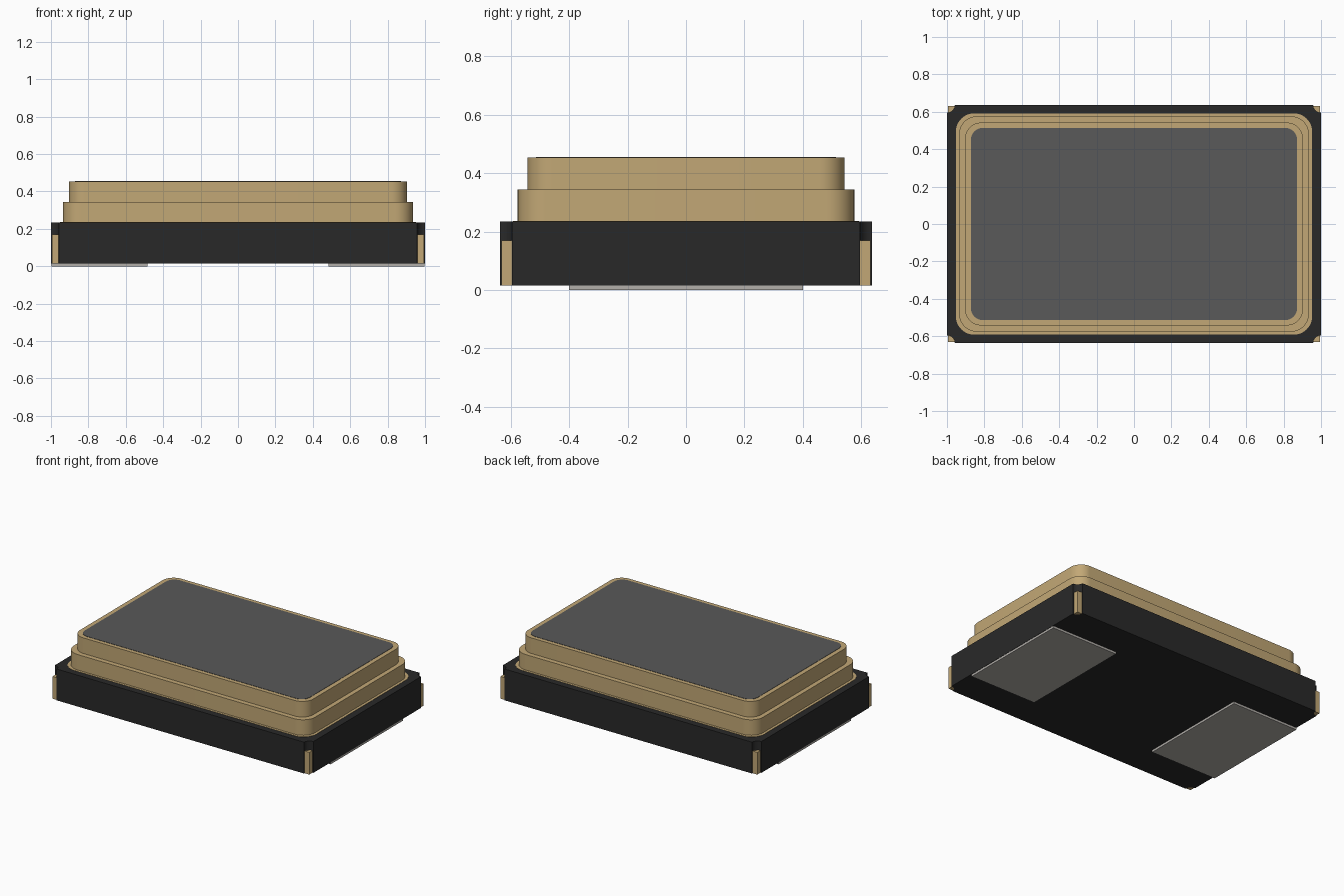
import bpy, bmesh
from math import cos, sin, pi

if "Cube" in bpy.data.objects:
    bpy.data.objects.remove(bpy.data.objects["Cube"])


def material(name, rgb):
    m = bpy.data.materials.new(name)
    m.diffuse_color = (*rgb, 1)
    m.use_nodes = True
    m.node_tree.nodes["Principled BSDF"].inputs["Base Color"].default_value = m.diffuse_color
    return m


black = material("black_ceramic", (0.022, 0.022, 0.022))
gold = material("gold_plating", (0.54, 0.39, 0.18))
grey = material("lid_grey", (0.10, 0.10, 0.10))
silver = material("pad_silver", (0.45, 0.43, 0.40))


def prism(name, outline, z0, z1, mat):
    """Extrude a closed xy outline from z0 to z1."""
    bm = bmesh.new()
    base = bm.faces.new([bm.verts.new((x, y, z0)) for x, y in outline])
    ext = bmesh.ops.extrude_face_region(bm, geom=[base])
    top = [v for v in ext["geom"] if isinstance(v, bmesh.types.BMVert)]
    bmesh.ops.translate(bm, verts=top, vec=(0, 0, z1 - z0))
    bmesh.ops.recalc_face_normals(bm, faces=bm.faces)
    mesh = bpy.data.meshes.new(name)
    bm.to_mesh(mesh)
    bm.free()
    ob = bpy.data.objects.new(name, mesh)
    bpy.context.collection.objects.link(ob)
    mesh.materials.append(mat)
    bpy.ops.object.select_all(action='DESELECT')
    ob.select_set(True)
    bpy.context.view_layer.objects.active = ob
    bpy.ops.object.shade_smooth_by_angle(angle=pi / 6)
    return ob


def arc(cx, cy, r, a0, a1, n=12):
    return [(cx + r * cos(a0 + (a1 - a0) * i / n),
             cy + r * sin(a0 + (a1 - a0) * i / n)) for i in range(n + 1)]


def rounded(hx, hy, r):
    """Rectangle with convex rounded corners."""
    pts = []
    for k, (sx, sy) in enumerate([(1, 1), (-1, 1), (-1, -1), (1, -1)]):
        pts += arc(sx * (hx - r), sy * (hy - r), r, k * pi / 2, (k + 1) * pi / 2)
    return pts


HX, HY, R = 1.0, 0.637, 0.042
CORNERS = [(1, 1), (-1, 1), (-1, -1), (1, -1)]

# Ceramic base with a concave quarter-round notch at each corner
outline = []
for k, (sx, sy) in enumerate(CORNERS):
    a = 3 * pi / 2 + k * pi / 2
    outline += arc(sx * HX, sy * HY, R, a, a - pi / 2, 8)
prism("ceramic_base", outline, 0.015, 0.234, black)

# Gold corner contacts filling the lower part of the notches
E = 0.006
for k, (sx, sy) in enumerate(CORNERS):
    a = 3 * pi / 2 + k * pi / 2
    pts = arc(sx * HX, sy * HY, R, a, a - pi / 2, 8)
    if k % 2 == 0:
        pts[0], pts[-1] = (sx * (HX - E), pts[0][1]), (pts[-1][0], sy * (HY - E))
    else:
        pts[0], pts[-1] = (pts[0][0], sy * (HY - E)), (sx * (HX - E), pts[-1][1])
    pts.append((sx * (HX - E), sy * (HY - E)))
    prism(f"corner_contact_{k + 1}", pts, 0.015, 0.17, gold)

# Stepped metal cap: thin seal ring, lower tier, upper tier
prism("seal_ring", rounded(0.953, 0.592, 0.10), 0.230, 0.236, gold)
prism("lower_tier", rounded(0.935, 0.576, 0.095), 0.234, 0.344, gold)
prism("upper_tier", rounded(0.903, 0.542, 0.085), 0.344, 0.453, gold)

# Grey lid panel on top
prism("lid_panel", rounded(0.872, 0.514, 0.065), 0.450, 0.455, grey)

# Solder pads underneath
for side, name in ((-1, "left_pad"), (1, "right_pad")):
    x0, x1 = sorted((side * 0.485, side * 0.998))
    prism(name, [(x0, -0.4), (x1, -0.4), (x1, 0.4), (x0, 0.4)], 0, 0.015, silver)
